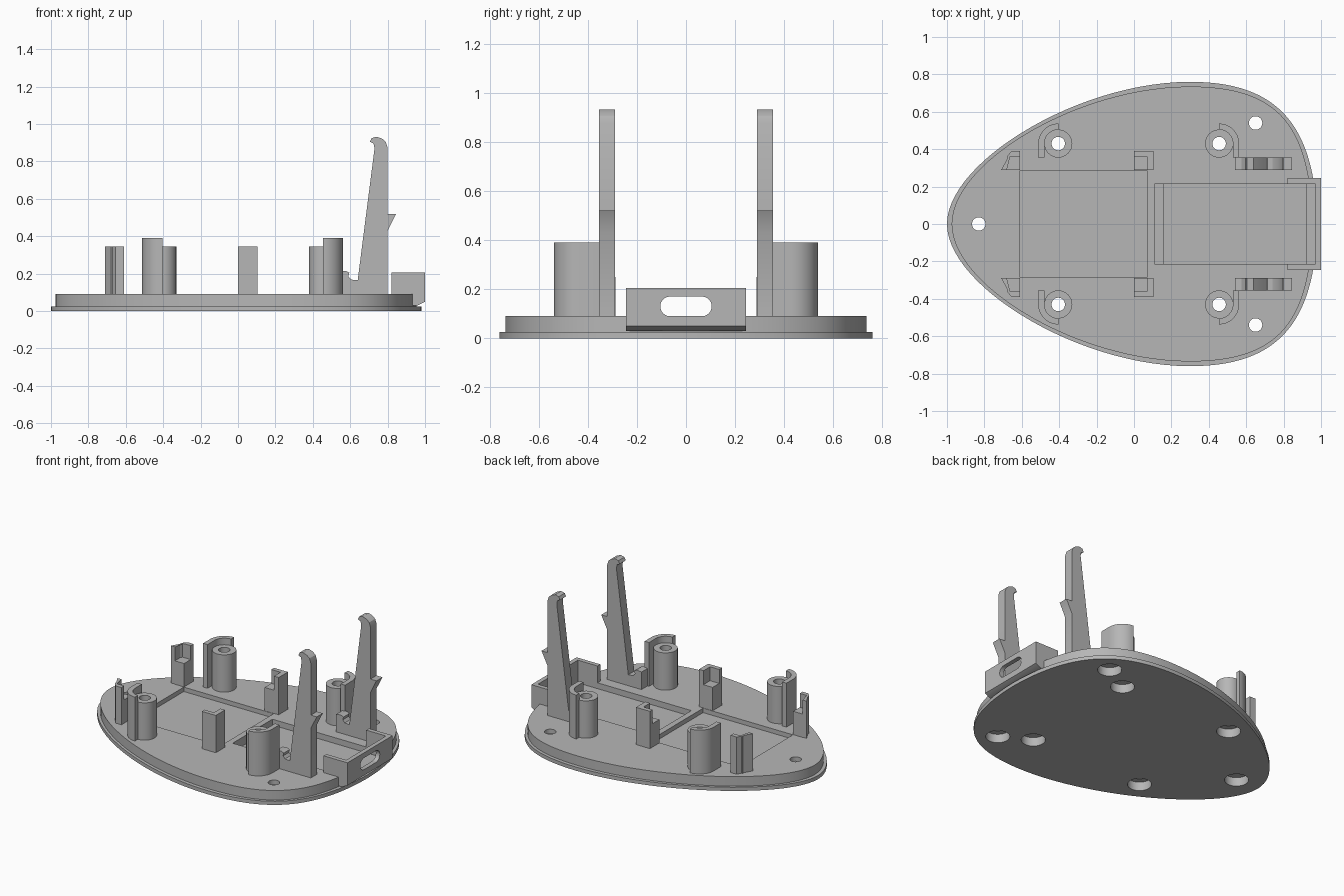
import bpy, bmesh
from math import cos, sin, pi
from mathutils import Vector
from mathutils.geometry import interpolate_bezier

cube = bpy.data.objects.get("Cube")
if cube:
    bpy.data.objects.remove(cube, do_unlink=True)

grey = bpy.data.materials.new("plain_grey")
grey.use_nodes = True
COLOUR = (0.47, 0.47, 0.47, 1)
grey.diffuse_color = COLOUR
grey.node_tree.nodes["Principled BSDF"].inputs["Base Color"].default_value = COLOUR


def prism(name, pts, lo, hi, axis="z"):
    """Extrude a 2D outline along an axis."""
    place = {"z": lambda u, v, w: (u, v, w),
             "y": lambda u, v, w: (u, w, v),
             "x": lambda u, v, w: (w, u, v)}[axis]
    bm = bmesh.new()
    low = [bm.verts.new(place(u, v, lo)) for u, v in pts]
    high = [bm.verts.new(place(u, v, hi)) for u, v in pts]
    bm.faces.new(low)
    bm.faces.new(high)
    n = len(pts)
    for i in range(n):
        j = (i + 1) % n
        bm.faces.new((low[i], low[j], high[j], high[i]))
    bmesh.ops.recalc_face_normals(bm, faces=bm.faces)
    mesh = bpy.data.meshes.new(name)
    bm.to_mesh(mesh)
    bm.free()
    mesh.materials.append(grey)
    obj = bpy.data.objects.new(name, mesh)
    bpy.context.collection.objects.link(obj)
    return obj


def rect(x0, x1, y0, y1):
    return [(x0, y0), (x1, y0), (x1, y1), (x0, y1)]


def arc(cx, cy, r, a0=0, a1=2 * pi, n=32, closed=True):
    steps = n if closed else n - 1
    return [(cx + r * cos(a0 + (a1 - a0) * i / steps),
             cy + r * sin(a0 + (a1 - a0) * i / steps)) for i in range(n)]


def cut(obj, cutters):
    for c in cutters:
        c.hide_render = True
        mod = obj.modifiers.new("cut", "BOOLEAN")
        mod.operation = "DIFFERENCE"
        mod.solver = "EXACT"
        mod.object = c
    bpy.context.view_layer.update()
    graph = bpy.context.evaluated_depsgraph_get()
    mesh = bpy.data.meshes.new_from_object(obj.evaluated_get(graph))
    obj.modifiers.clear()
    obj.data = mesh


def egg(inset):
    """Egg-shaped outline, pointed towards -x."""
    tip, side, nose = -1 + inset, 0.76 - inset, 0.98 - inset
    def curve(*p):
        return interpolate_bezier(*[Vector((*q, 0)) for q in p], 28)
    half = curve((tip, 0), (tip, 0.33), (-0.3, side), (0.3, side))
    half += curve((0.3, side), (0.75, side), (nose - 0.01, 0.55), (nose, 0))[1:]
    top = [(v.x, v.y) for v in half]
    return top + [(x, -y) for x, y in reversed(top[1:-1])]


parts = []
posts = [(-0.405, -1), (0.455, 1)]
holes = [(-0.83, 0), (0.65, 0.54), (0.65, -0.54)]
holes += [(x, s * 0.43) for x, _ in posts for s in (1, -1)]

# Base plate: thin flange and raised deck, with screw holes and recesses
flange = prism("base_flange", egg(0), 0, 0.025)
deck = prism("base_deck", egg(0.025), 0.025, 0.09)
drills = [prism("drill", arc(x, y, 0.036), -0.1, 0.6) for x, y in holes]
bores = [prism("counterbore", arc(x, y, 0.075), -0.1, 0.06) for x, y in holes]
pockets = [prism("wide_pocket", rect(-0.61, 0.07, -0.285, 0.285), 0.06, 0.3),
           prism("long_pocket", rect(0.155, 0.925, -0.215, 0.215), 0.05, 0.3),
           prism("inner_slot", rect(0.11, 0.155, -0.215, 0.215), 0.03, 0.3),
           prism("outer_slot", rect(0.925, 0.97, -0.215, 0.215), 0.04, 0.3)]
cut(flange, drills + bores)
cut(deck, drills + bores + pockets)
parts += [flange, deck]

# Port housing with a rounded slot
housing = prism("port_housing", [(0.82, 0.03), (0.96, 0.03), (1, 0.05), (1, 0.205),
                                 (0.82, 0.205)], -0.245, 0.245, "y")
stadium = (arc(0.065, 0.13, 0.04, -pi / 2, pi / 2, 12, False)
           + arc(-0.065, 0.13, 0.04, pi / 2, 3 * pi / 2, 12, False))
hollow = [prism("housing_hollow", rect(0.7, 0.97, -0.215, 0.215), 0.04, 0.3),
          prism("port_slot", stadium, 0.9, 1.1, "x")]
cut(housing, hollow)
parts.append(housing)

# Clip arm profile: curled foot, tapered arm with hook and rear barb
foot = [(0.54, 0.08), (0.54, 0.21), (0.575, 0.215), (0.595, 0.205), (0.59, 0.185),
        (0.605, 0.168), (0.64, 0.165)]
hook = [(0.73, 0.87), (0.725, 0.895), (0.705, 0.905), (0.715, 0.925), (0.74, 0.932),
        (0.77, 0.922), (0.79, 0.905), (0.8, 0.875)]
barb = [(0.8, 0.52), (0.845, 0.52), (0.8, 0.43), (0.8, 0.08)]

# Corner rests: tall angled wall with a lower ledge inside
rear_wall = [(-0.71, 0.29), (-0.655, 0.39), (-0.61, 0.39), (-0.61, 0.36),
             (-0.68, 0.36), (-0.68, 0.29)]
front_wall = [(0, 0.39), (0.105, 0.39), (0.105, 0.29), (0.07, 0.29),
              (0.07, 0.36), (0, 0.36)]

for s, side in ((1, "left"), (-1, "right")):
    def flip(pts):
        return [(x, s * y) for x, y in pts]

    parts.append(prism(side + "_clip_arm", foot + hook + barb, s * 0.29, s * 0.355, "y"))
    for name, wall, x in (("rear", rear_wall, -0.68), ("front", front_wall, 0)):
        label = side + "_" + name
        parts.append(prism(label + "_corner_wall", flip(wall), 0.055, 0.345))
        ledge = rect(x, x + 0.07, 0.288, 0.36)
        parts.append(prism(label + "_corner_ledge", flip(ledge), 0.055, 0.25))

    # Screw posts, each with a curved guard that ends in a straight leg
    for x, d in posts:
        label = side + ("_front" if d > 0 else "_rear")
        post = prism(label + "_screw_post", arc(x, s * 0.43, 0.075), 0.08, 0.345)
        cut(post, drills)
        end = pi / 2 - d * pi / 2
        outer = arc(x, 0.43, 0.107, pi / 2, end, 14, False)
        inner = arc(x, 0.43, 0.074, end, pi / 2, 14, False)
        leg = [(x + d * 0.107, 0.355), (x + d * 0.074, 0.355)]
        guard = prism(label + "_guard", flip(outer + leg + inner), 0.08, 0.39)
        parts += [post, guard]

for helper in drills + bores + pockets + hollow:
    bpy.data.objects.remove(helper, do_unlink=True)

# Smooth the round walls, keep edges sharp
bpy.ops.object.select_all(action="DESELECT")
for p in parts:
    p.select_set(True)
bpy.context.view_layer.objects.active = parts[0]
bpy.ops.object.shade_smooth_by_angle(angle=pi / 6)
